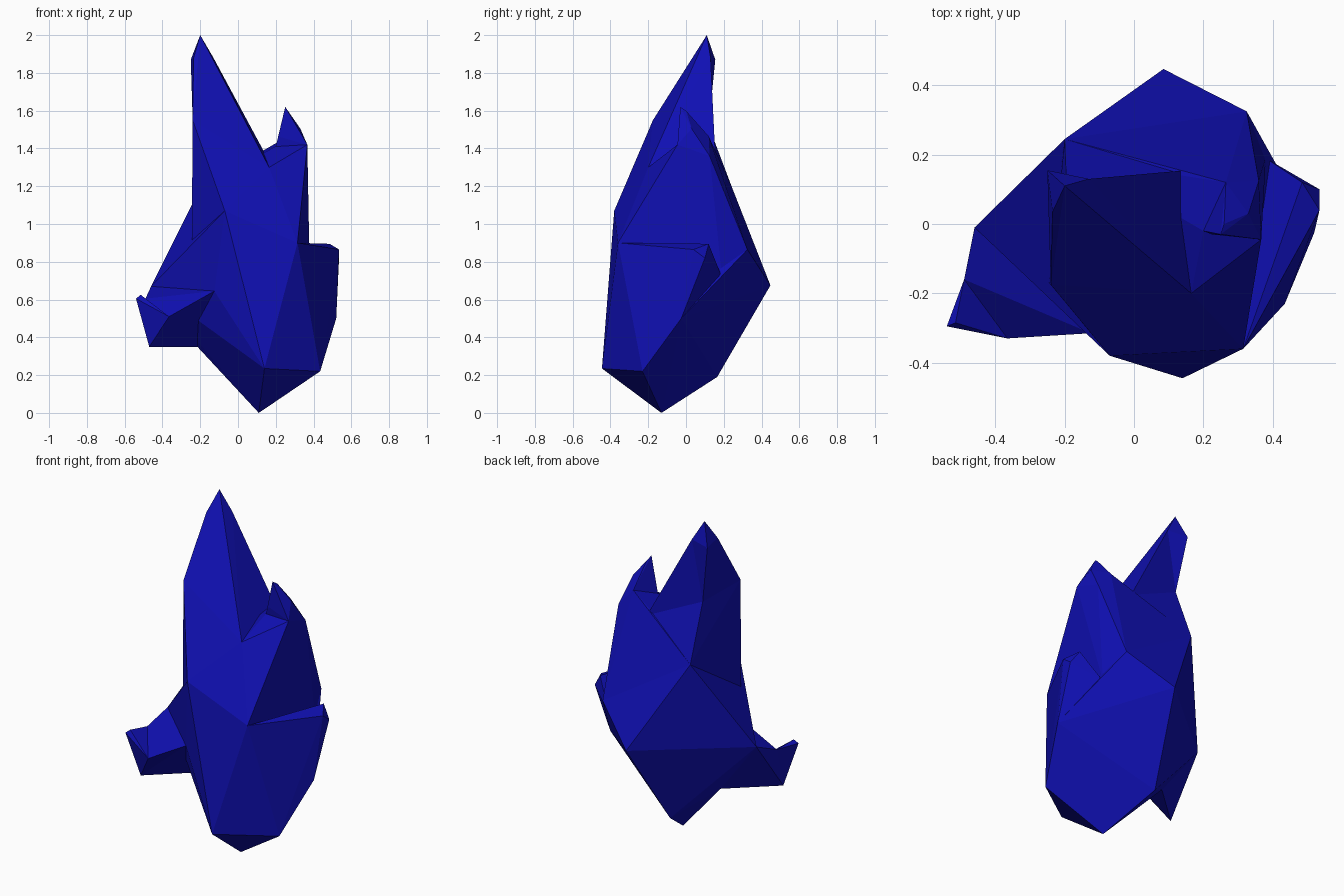
import bpy
import bmesh

cube = bpy.data.objects.get("Cube")
if cube:
    bpy.data.objects.remove(cube, do_unlink=True)

# One deep blue for the whole crystal
blue = bpy.data.materials.new("deep_blue")
blue.use_nodes = True
COLOUR = (0.005, 0.005, 0.45, 1.0)
blue.diffuse_color = COLOUR
blue.node_tree.nodes["Principled BSDF"].inputs["Base Color"].default_value = COLOUR


def shard(name, *corners):
    """Flat-faced convex chunk spanning the given corner points."""
    bm = bmesh.new()
    for c in corners:
        bm.verts.new(c)
    res = bmesh.ops.convex_hull(bm, input=bm.verts[:], use_existing_faces=False)
    inner = {g for g in res["geom_interior"] + res["geom_unused"]
             if isinstance(g, bmesh.types.BMVert)}
    bmesh.ops.delete(bm, geom=list(inner), context="VERTS")
    bmesh.ops.recalc_face_normals(bm, faces=bm.faces[:])
    mesh = bpy.data.meshes.new(name)
    bm.to_mesh(mesh)
    bm.free()
    mesh.materials.append(blue)
    obj = bpy.data.objects.new(name, mesh)
    bpy.context.collection.objects.link(obj)
    return obj


# Corners shared between neighbouring chunks
peak_back = (-0.25, 0.155, 1.87)
peak_right = (-0.13, 0.13, 1.88)
peak_front = (-0.235, 0.035, 1.88)
spire_front = (-0.24, -0.175, 1.55)
spire_back = (-0.195, 0.12, 1.52)
spire_side = (-0.245, -0.17, 0.86)
chest = (-0.07, -0.38, 1.07)
notch_front = (0.165, -0.20, 1.30)
notch_back = (0.15, 0.155, 1.36)
nape_high = (-0.15, 0.185, 1.225)
nape_low = (-0.20, 0.245, 1.19)
ledge_front = (0.315, -0.36, 0.90)
ledge_inner = (0.38, 0.19, 0.72)
shoulder_front = (0.367, -0.045, 1.42)
shoulder_back = (0.36, 0.125, 1.36)
spike_back = (0.265, 0.12, 1.465)
back_upper = (0.325, 0.325, 0.865)
back_bulge = (0.085, 0.447, 0.675)
keel_front = (0.14, -0.445, 0.235)
keel_right = (0.435, -0.23, 0.22)
flank_right = (0.52, -0.025, 0.50)
flank_left = (-0.46, -0.01, 0.67)
horn_root = (-0.125, -0.315, 0.645)
horn_under = (-0.215, -0.02, 0.35)
horn_low = (-0.47, -0.25, 0.35)
horn_front = (-0.365, -0.33, 0.51)
horn_dip = (-0.49, -0.16, 0.605)

# Heavy lower body, pointed at the base
shard("lower_body", (0.11, -0.13, 0.0), (-0.01, 0.165, 0.19), keel_front, keel_right,
      flank_right, ledge_front, chest, spire_side, nape_low, back_bulge, back_upper,
      ledge_inner, horn_under, horn_root, flank_left)

# Tall spire in three stacked chunks
shard("spire_tip", (-0.20, 0.11, 2.0), peak_back, peak_right, peak_front,
      spire_front, spire_back, notch_front)
shard("spire_middle", peak_right, notch_back, notch_front, spire_back, spire_front)
shard("spire_base", spire_back, spire_front, chest, spire_side, nape_high, nape_low,
      notch_back, notch_front, ledge_front)

# Right shoulder and its small spike
shard("shoulder", shoulder_front, shoulder_back, notch_back, notch_front, ledge_front,
      back_upper, ledge_inner, nape_high, nape_low, spike_back, (0.20, -0.02, 1.41))
shard("small_spike", (0.25, -0.03, 1.62), (0.26, 0.0, 1.60), (0.33, 0.03, 1.505),
      (0.225, -0.03, 1.46), (0.20, -0.02, 1.41), shoulder_front, shoulder_back, spike_back)

# Ledge jutting out on the right flank
shard("side_ledge", ledge_front, (0.485, 0.12, 0.895), (0.535, 0.04, 0.865),
      (0.535, 0.10, 0.82), flank_right, keel_right, ledge_inner)

# Short horn on the left flank
shard("horn_base", flank_left, horn_dip, horn_low, horn_under, horn_root, horn_front)
shard("horn_tip", (-0.54, -0.295, 0.605), (-0.515, -0.285, 0.625), horn_front,
      horn_low, horn_dip)
